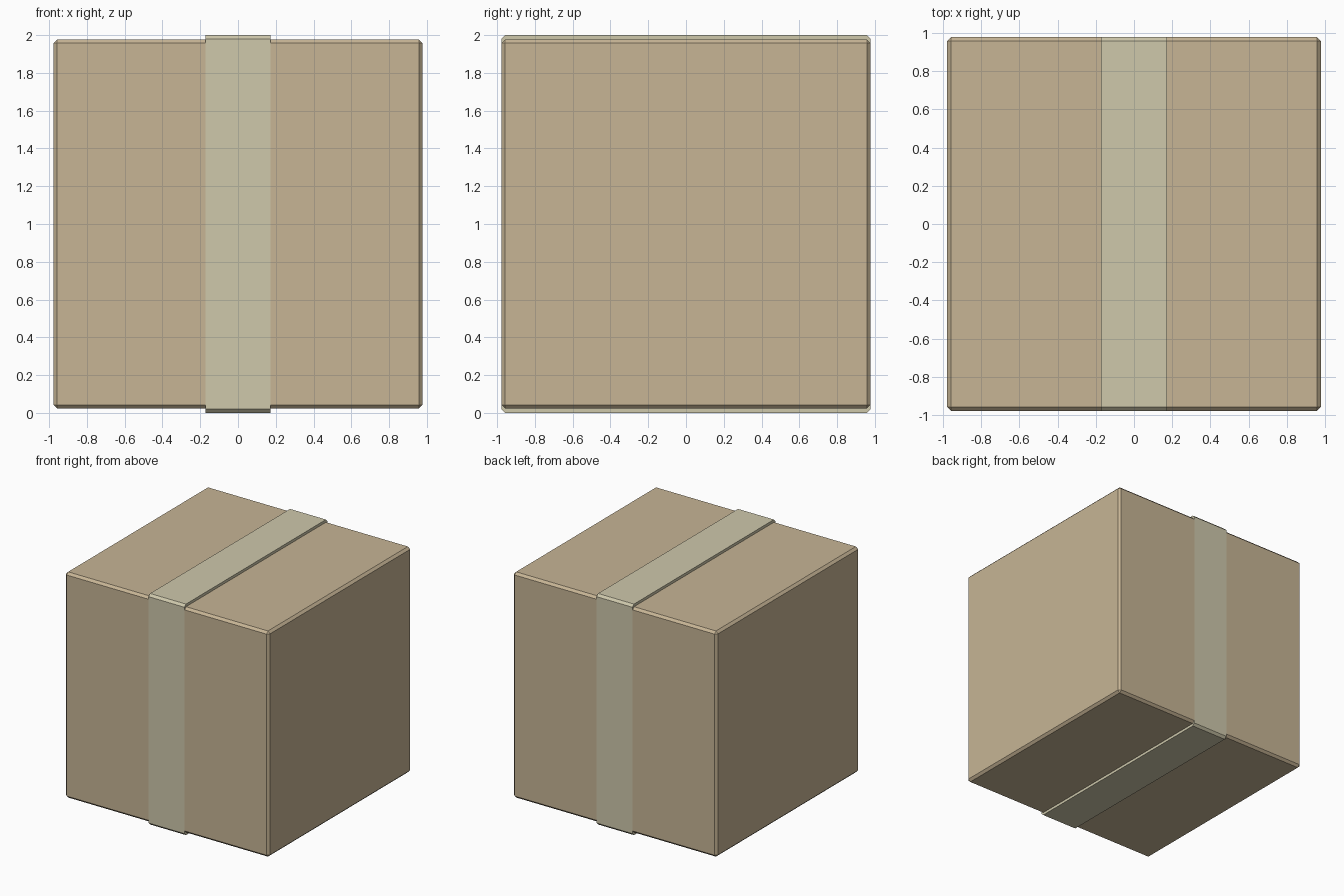
import bpy, bmesh

if "Cube" in bpy.data.objects:
    bpy.data.objects.remove(bpy.data.objects["Cube"])

H = 0.977      # half width of the carton
C = 0.02       # edge chamfer


def finish(bm, name, color):
    bmesh.ops.recalc_face_normals(bm, faces=bm.faces)
    mesh = bpy.data.meshes.new(name)
    bm.to_mesh(mesh)
    bm.free()
    obj = bpy.data.objects.new(name, mesh)
    bpy.context.collection.objects.link(obj)
    obj.location.z = 1.0
    mat = bpy.data.materials.new(name + "_material")
    mat.diffuse_color = color
    mat.use_nodes = True
    mat.node_tree.nodes["Principled BSDF"].inputs["Base Color"].default_value = mat.diffuse_color
    mesh.materials.append(mat)
    return obj


def block(hx, hy, hz, chamfer_filter):
    bm = bmesh.new()
    bmesh.ops.create_cube(bm, size=2)
    bmesh.ops.scale(bm, vec=(hx, hy, hz), verts=bm.verts)
    edges = [e for e in bm.edges if chamfer_filter(e)]
    bmesh.ops.bevel(bm, geom=edges, offset=C, offset_type='OFFSET',
                    segments=1, profile=0.5, affect='EDGES')
    return bm


def runs_along_x(e):
    return abs(e.verts[0].co.x - e.verts[1].co.x) > 0.01


# cardboard carton, every edge chamfered
finish(block(H, H, H, lambda e: True), "cardboard_box", (0.57, 0.46, 0.30, 1))

# packing tape wrapped over top, front, bottom and back
finish(block(0.172, H + 0.0008, 1.0, runs_along_x), "packing_tape",
       (0.62, 0.58, 0.41, 1))
